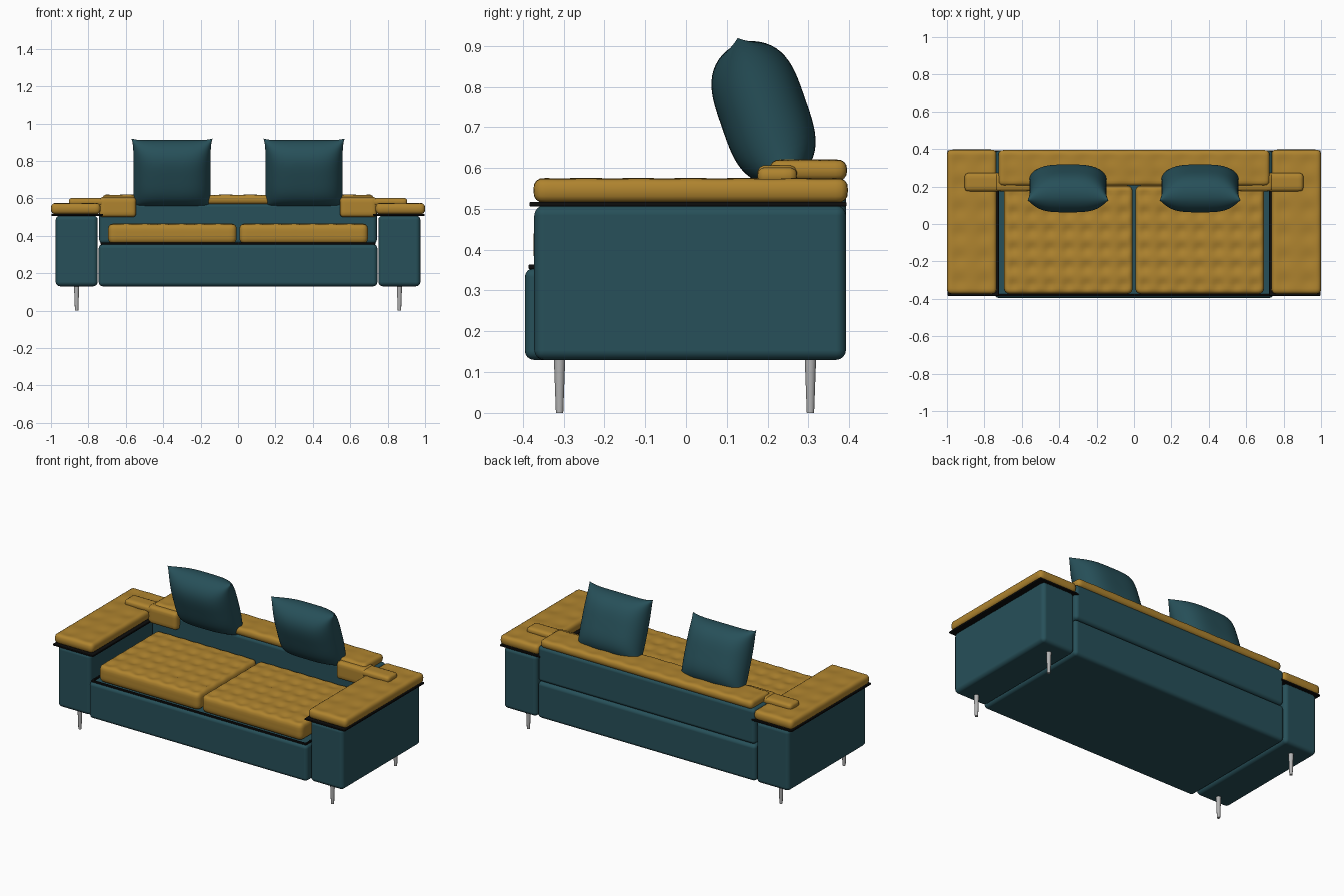
import bpy, bmesh, math
from mathutils import Vector, Matrix

old = bpy.data.objects.get("Cube")
if old:
    bpy.data.objects.remove(old, do_unlink=True)


def material(name, r, g, b):
    m = bpy.data.materials.new(name)
    m.use_nodes = True
    m.diffuse_color = (r, g, b, 1)
    m.node_tree.nodes["Principled BSDF"].inputs["Base Color"].default_value = (r, g, b, 1)
    return m


TEAL = material("teal fabric", 0.02, 0.08, 0.1)
GOLD = material("mustard fabric", 0.43, 0.23, 0.028)
BLACK = material("black metal", 0.004, 0.004, 0.004)
STEEL = material("leg steel", 0.45, 0.45, 0.45)


def finish(name, bm, mat):
    bmesh.ops.recalc_face_normals(bm, faces=bm.faces)
    mesh = bpy.data.meshes.new(name)
    bm.to_mesh(mesh)
    bm.free()
    mesh.materials.append(mat)
    mesh.shade_smooth()
    ob = bpy.data.objects.new(name, mesh)
    bpy.context.collection.objects.link(ob)
    return ob


def box_mesh(lo, hi):
    lo, hi = Vector(lo), Vector(hi)
    bm = bmesh.new()
    bmesh.ops.create_cube(bm, size=1)
    for v in bm.verts:
        v.co = (lo + hi) / 2 + v.co * (hi - lo)
    return bm, lo, hi


def panel(name, lo, hi, mat, radius):
    """Upholstered box or bar with rounded edges."""
    bm, lo, hi = box_mesh(lo, hi)
    ob = finish(name, bm, mat)
    bev = ob.modifiers.new("Rounded", "BEVEL")
    bev.width = radius
    bev.segments = 4
    bev.harden_normals = True
    return ob


def cushion(name, lo, hi, radius, tufts=None, depth=0.012, spread=0.022, step=0.015):
    """Soft rounded box, optionally with a grid of tufts pressed into its top."""
    bm, lo, hi = box_mesh(lo, hi)
    for axis in range(3):
        count = max(4, round((hi[axis] - lo[axis]) / step))
        normal = Vector([float(i == axis) for i in range(3)])
        for i in range(1, count):
            point = lo.lerp(hi, i / count)
            bmesh.ops.bisect_plane(bm, geom=bm.verts[:] + bm.edges[:] + bm.faces[:],
                                   plane_co=point, plane_no=normal)
    r = min(radius, min(hi - lo) * 0.49)
    pits = []
    if tufts:
        nx, ny = tufts
        pits = [(lo.x + (hi.x - lo.x) * (i + 0.5) / nx, lo.y + (hi.y - lo.y) * (j + 0.5) / ny)
                for i in range(nx) for j in range(ny)]
    for v in bm.verts:
        inner = Vector([min(max(c, a + r), b - r) for c, a, b in zip(v.co, lo, hi)])
        v.co = inner + (v.co - inner).normalized() * r
        lift = max(0, (v.co.z - lo.z) / (hi.z - lo.z))
        dent = sum(math.exp(-((v.co.x - px) ** 2 + (v.co.y - py) ** 2) / (2 * spread ** 2))
                   for px, py in pits)
        v.co.z -= depth * dent * lift ** 2
    return finish(name, bm, GOLD)


def pillow(name, x):
    """Plump square pillow with pinched corners, leaning towards the front."""
    bm = bmesh.new()
    for side in (-1, 1):
        grid = bmesh.ops.create_grid(bm, x_segments=32, y_segments=32, size=1)
        for v in grid["verts"]:
            u, w = (math.sin(c * math.pi / 2) for c in v.co.xy)
            full = ((1 - abs(u) ** 3.5) * (1 - abs(w) ** 3.5)) ** 0.55
            pinch_u = 1 - 0.05 * (1 - w ** 6)
            pinch_w = 1 - 0.07 * (1 - u ** 6)
            v.co = (0.217 * u * pinch_u, side * 0.108 * full, 0.195 * w * pinch_w)
    bmesh.ops.remove_doubles(bm, verts=bm.verts, dist=0.0005)
    bm.transform(Matrix.Translation((x, 0.19, 0.735)) @ Matrix.Rotation(math.radians(19), 4, "X"))
    return finish(name, bm, TEAL)


def leg(name, x, y):
    bm = bmesh.new()
    bmesh.ops.create_cone(bm, cap_ends=True, segments=20, radius1=0.009, radius2=0.014,
                          depth=0.135, matrix=Matrix.Translation((x, y, 0.0675)))
    ob = finish(name, bm, STEEL)
    bpy.ops.object.select_all(action="DESELECT")
    ob.select_set(True)
    bpy.context.view_layer.objects.active = ob
    bpy.ops.object.shade_smooth_by_angle()


def sided(fn, name, s, lo, hi, *args, **kw):
    """Place a part given for the left side on either side."""
    xs = sorted((lo[0] * s, hi[0] * s))
    return fn(name, (xs[0], *lo[1:]), (xs[1], *hi[1:]), *args, **kw)


# Body
panel("base", (-0.745, -0.395, 0.13), (0.745, 0.39, 0.355), TEAL, 0.022)
panel("backrest", (-0.742, 0.21, 0.357), (0.742, 0.392, 0.575), TEAL, 0.022)
cushion("back_top_cushion", (-0.725, 0.205, 0.568), (0.725, 0.395, 0.622), 0.024,
        tufts=(11, 2), depth=0.007, spread=0.03)

# Seat tray rim
panel("seat_front_bar", (-0.735, -0.386, 0.352), (0.735, -0.374, 0.364), BLACK, 0.004)

for s, side in ((1, "left"), (-1, "right")):
    # Arms with tray and padded top
    sided(panel, side + "_arm", s, (0.75, -0.372, 0.13), (0.975, 0.392, 0.508), TEAL, 0.024)
    sided(panel, side + "_arm_tray", s, (0.722, -0.384, 0.506), (0.998, 0.394, 0.517), BLACK, 0.004)
    sided(cushion, side + "_arm_cushion", s, (0.735, -0.374, 0.515), (1.0, 0.397, 0.576), 0.024,
          tufts=(2, 6), depth=0.007, spread=0.03)
    # Seat
    sided(panel, side + "_seat_side_bar", s, (0.723, -0.386, 0.352), (0.735, 0.205, 0.364), BLACK, 0.004)
    sided(cushion, side + "_seat_cushion", s, (0.007, -0.374, 0.357), (0.695, 0.205, 0.467), 0.03,
          tufts=(7, 6))
    # Corner bolster with a tab resting on the arm
    sided(cushion, side + "_bolster", s, (0.545, 0.175, 0.5), (0.742, 0.272, 0.607), 0.018)
    sided(cushion, side + "_bolster_tab", s, (0.7, 0.175, 0.56), (0.905, 0.272, 0.602), 0.018)
    # Loose pillow and legs
    pillow(side + "_pillow", s * 0.353)
    for y, end in ((-0.31, "front"), (0.305, "back")):
        leg(f"{end}_{side}_leg", s * 0.863, y)
